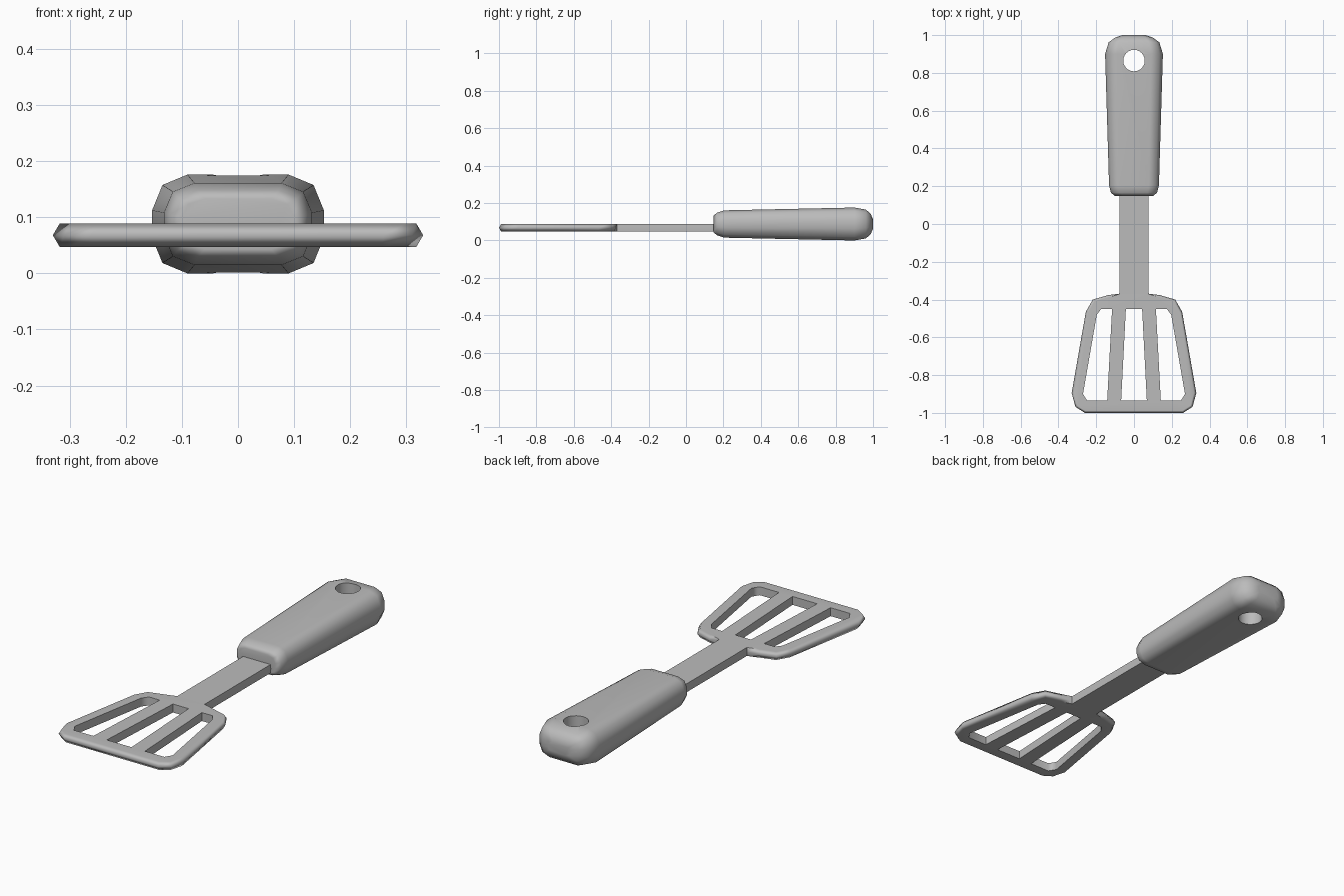
import bpy
import bmesh
import math
from mathutils import Vector

cube = bpy.data.objects.get("Cube")
if cube:
    bpy.data.objects.remove(cube, do_unlink=True)

grey = bpy.data.materials.new("plain grey")
grey.use_nodes = True
colour = (0.5, 0.5, 0.5, 1)
grey.diffuse_color = colour
grey.node_tree.nodes["Principled BSDF"].inputs["Base Color"].default_value = colour


def loft(name, rings):
    """Skin a list of equal closed rings and cap both ends."""
    bm = bmesh.new()
    loops = [[bm.verts.new(p) for p in ring] for ring in rings]
    n = len(loops[0])
    for a, b in zip(loops, loops[1:]):
        for i in range(n):
            j = (i + 1) % n
            bm.faces.new((a[i], a[j], b[j], b[i]))
    bm.faces.new(loops[0][::-1])
    bm.faces.new(loops[-1])
    bmesh.ops.recalc_face_normals(bm, faces=bm.faces)
    mesh = bpy.data.meshes.new(name)
    bm.to_mesh(mesh)
    bm.free()
    mesh.materials.append(grey)
    obj = bpy.data.objects.new(name, mesh)
    bpy.context.collection.objects.link(obj)
    return obj


def activate(obj):
    bpy.ops.object.select_all(action='DESELECT')
    obj.select_set(True)
    bpy.context.view_layer.objects.active = obj


def cut(obj, outline):
    """Punch a vertical hole with the given outline."""
    cutter = loft("cutter", [[(x, y, z) for x, y in outline] for z in (-0.2, 0.4)])
    cutter.hide_render = True
    mod = obj.modifiers.new("hole", 'BOOLEAN')
    mod.operation = 'DIFFERENCE'
    mod.solver = 'EXACT'
    mod.object = cutter
    activate(obj)
    bpy.ops.object.modifier_apply(modifier=mod.name)
    bpy.data.objects.remove(cutter, do_unlink=True)


def finish(obj, degrees):
    activate(obj)
    bpy.ops.object.shade_smooth_by_angle(angle=math.radians(degrees))
    mod = obj.modifiers.new("weighted normals", 'WEIGHTED_NORMAL')
    mod.keep_sharp = True


def mirrored(points):
    return [(-x, y) for x, y in reversed(points)]


def inset(points, amount):
    """Move a counter-clockwise outline inwards; the stem barely moves."""
    out = []
    for i, p in enumerate(points):
        a, b, c = (Vector(q) for q in (points[i - 1], p, points[(i + 1) % len(points)]))
        d1, d2 = (b - a).normalized(), (c - b).normalized()
        n1, n2 = Vector((-d1.y, d1.x)), Vector((-d2.y, d2.x))
        weight = 1 if p[1] < -0.37 else 0.1
        out.append(b + (n1 + n2) / (1 + n1.dot(n2)) * amount * weight)
    return out


# Blade and stem in one piece with a rounded rim
half = [(0.26, -1.0), (0.31, -0.968), (0.33, -0.895), (0.255, -0.465),
        (0.218, -0.40), (0.135, -0.376), (0.077, -0.369), (0.077, 0.22)]
outline = half + mirrored(half)
blade = loft("blade_and_stem", [
    [(p[0], p[1], z) for p in inset(outline, d)]
    for z, d in ((0.047, 0.012), (0.068, 0), (0.089, 0.012))])

# Slots
side_slot = [(0.142, -0.935), (0.248, -0.935), (0.27, -0.90),
             (0.197, -0.48), (0.174, -0.45), (0.116, -0.45)]
centre_slot = [(-0.068, -0.935), (0.068, -0.935), (0.043, -0.45), (-0.043, -0.45)]
for slot in (side_slot, mirrored(side_slot), centre_slot):
    cut(blade, slot)
finish(blade, 65)

# Handle: chamfered section scaled along its length (y, half width, half height)
quarter = [(1, 0.28), (0.88, 0.79), (0.59, 1)]
upper = quarter + mirrored(quarter)
section = upper + [(-x, -z) for x, z in upper]
stations = [(0.148, 0.10, 0.045), (0.165, 0.122, 0.060), (0.205, 0.132, 0.073),
            (0.90, 0.153, 0.088), (0.962, 0.134, 0.077), (0.987, 0.10, 0.055),
            (1.0, 0.06, 0.025)]
handle = loft("handle", [[(x * w, y, 0.088 + z * h) for x, z in section]
                         for y, w, h in stations])

# Hanging hole
steps = [math.tau * i / 24 for i in range(24)]
cut(handle, [(0.057 * math.cos(t), 0.865 + 0.057 * math.sin(t)) for t in steps])
finish(handle, 55)
